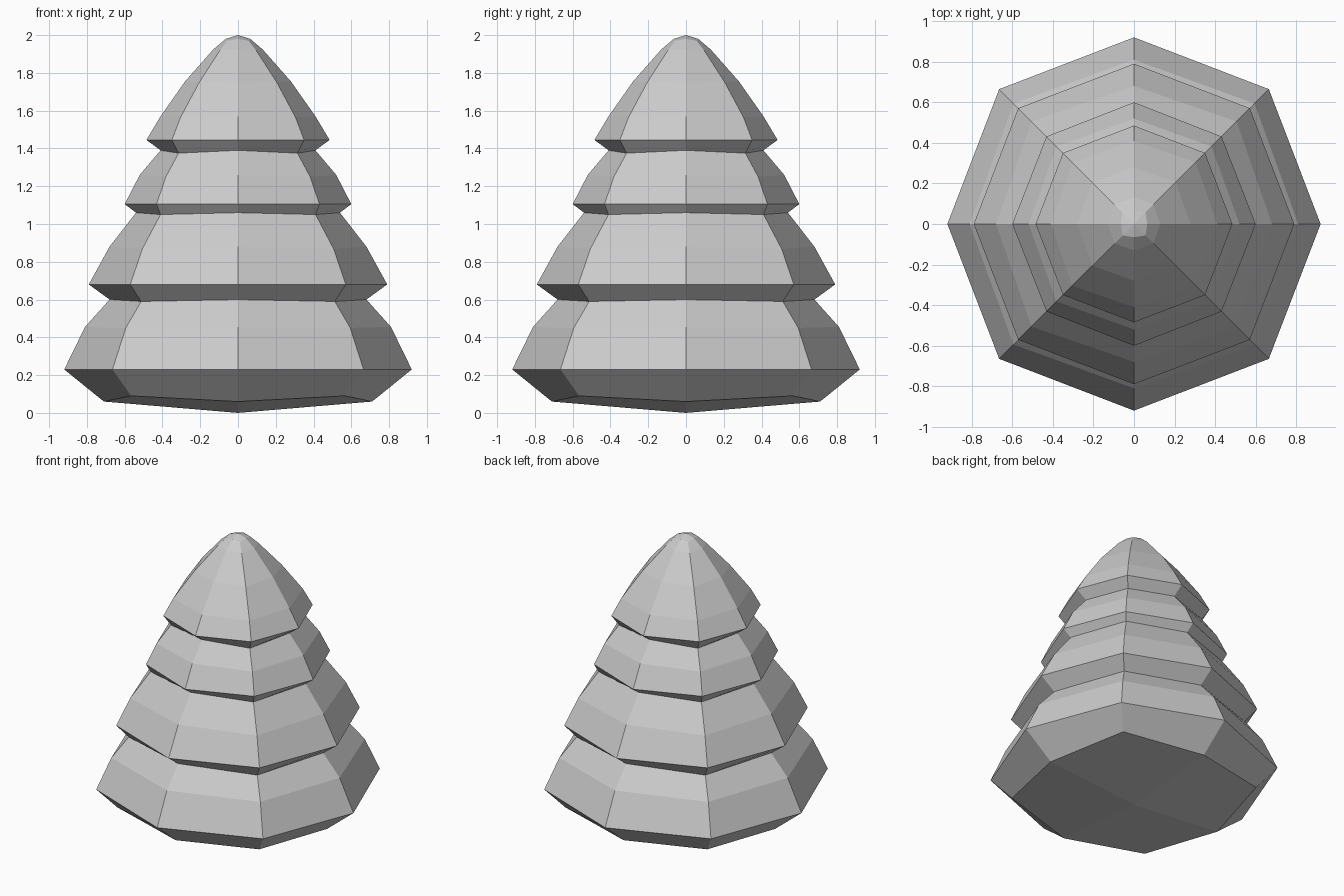
import bpy, bmesh
from math import cos, sin, pi

if "Cube" in bpy.data.objects:
    bpy.data.objects.remove(bpy.data.objects["Cube"])

# Eight-sided tiered profile: (radius, z) on the axis corners, (radius, z) on the diagonal corners
RINGS = [
    (0.71, 0.06, 0.80, 0.09),    # rounded underside
    (0.92, 0.23, 0.94, 0.23),    # tier 1 brim
    (0.81, 0.455, 0.84, 0.45),
    (0.68, 0.60, 0.725, 0.59),   # waist
    (0.79, 0.68, 0.807, 0.68),   # tier 2 brim
    (0.68, 0.88, 0.715, 0.87),
    (0.54, 1.06, 0.58, 1.05),    # waist
    (0.60, 1.105, 0.61, 1.105),  # tier 3 brim
    (0.52, 1.26, 0.54, 1.25),
    (0.41, 1.39, 0.445, 1.375),  # waist
    (0.485, 1.445, 0.495, 1.445),  # tier 4 brim
    (0.41, 1.57, 0.43, 1.565),
    (0.28, 1.755, 0.29, 1.75),
    (0.13, 1.925, 0.135, 1.92),
    (0.065, 1.98, 0.08, 1.97),
]

bm = bmesh.new()
rings = []
for ra, za, rd, zd in RINGS:
    ring = []
    for i in range(8):
        r, z = (rd, zd) if i % 2 else (ra, za)
        a = i * pi / 4
        ring.append(bm.verts.new((r * cos(a), r * sin(a), z)))
    rings.append(ring)

# Side bands
for lo, hi in zip(rings, rings[1:]):
    for i in range(8):
        j = (i + 1) % 8
        bm.faces.new((lo[i], lo[j], hi[j], hi[i]))

# Shallow pointed bottom and rounded tip
bottom = bm.verts.new((0, 0, 0))
tip = bm.verts.new((0, 0, 2))
for i in range(8):
    j = (i + 1) % 8
    bm.faces.new((rings[0][j], rings[0][i], bottom))
    bm.faces.new((rings[-1][i], rings[-1][j], tip))

bmesh.ops.recalc_face_normals(bm, faces=bm.faces)
mesh = bpy.data.meshes.new("tree_foliage")
bm.to_mesh(mesh)
bm.free()
obj = bpy.data.objects.new("tree_foliage", mesh)
bpy.context.collection.objects.link(obj)
